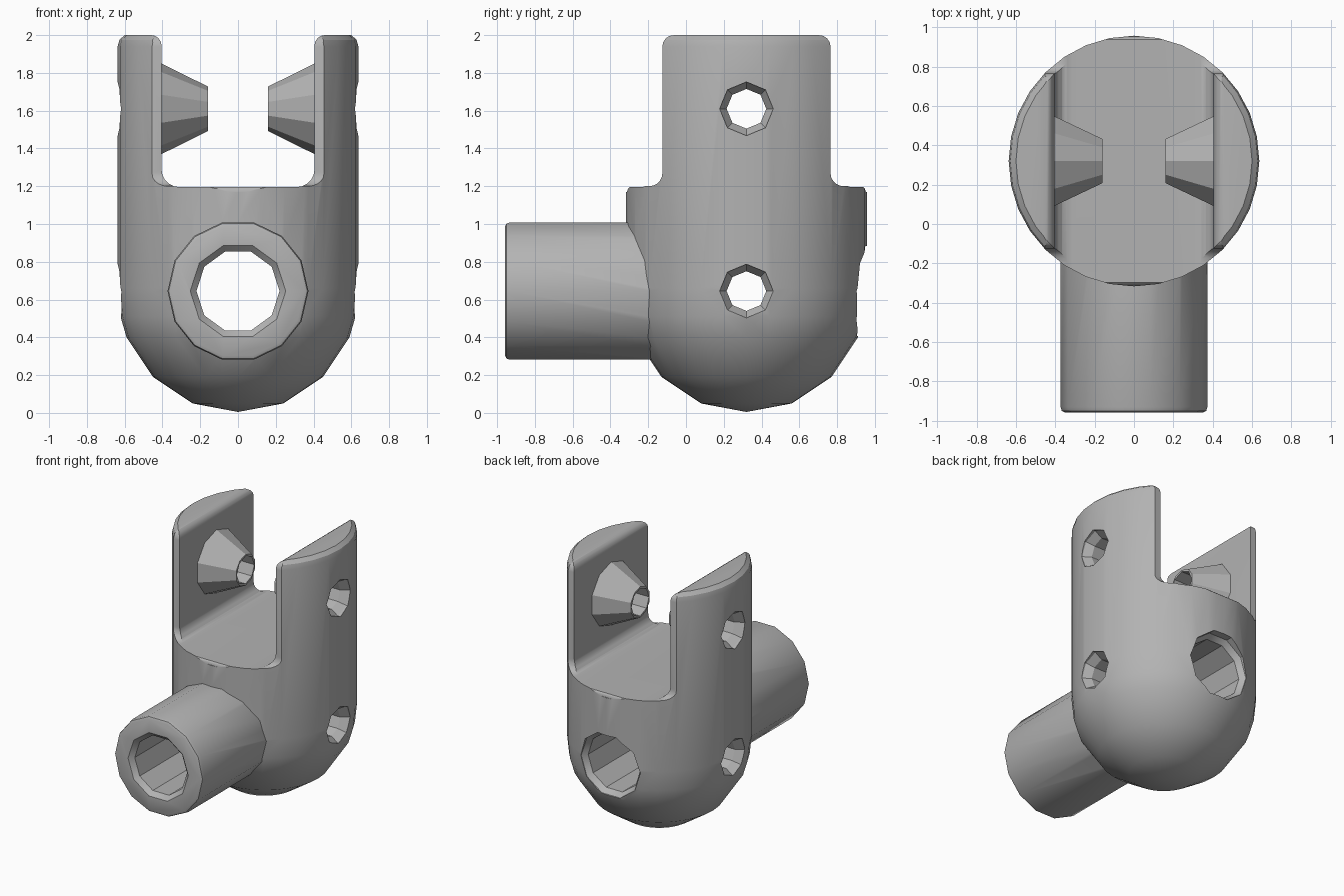
import bpy, bmesh, math
from mathutils import Matrix, Vector

if "Cube" in bpy.data.objects:
    bpy.data.objects.remove(bpy.data.objects["Cube"])

CY = 0.32      # body axis, y
PIN_Z = 1.61   # upper pin axis, z
BORE_Z = 0.645 # lower bore axis, z

grey = bpy.data.materials.new("grey metal")
grey.diffuse_color = (0.45, 0.45, 0.45, 1)
grey.use_nodes = True
grey.node_tree.nodes["Principled BSDF"].inputs["Base Color"].default_value = grey.diffuse_color


def finish(name, bm):
    bmesh.ops.remove_doubles(bm, verts=bm.verts, dist=1e-5)
    bmesh.ops.recalc_face_normals(bm, faces=bm.faces)
    me = bpy.data.meshes.new(name)
    bm.to_mesh(me)
    bm.free()
    me.materials.append(grey)
    ob = bpy.data.objects.new(name, me)
    bpy.context.collection.objects.link(ob)
    return ob


def lathe(name, profile, n, axis, centre, phase=0.0):
    """Closed solid of revolution; profile is (radius, position along axis)."""
    bm = bmesh.new()
    rings = []
    for r, t in profile:
        ring = []
        for i in range(n if r > 0 else 1):
            a = 2 * math.pi * i / n + phase
            u, v = r * math.cos(a), r * math.sin(a)
            p = {'x': (t, u, v), 'y': (u, t, v), 'z': (u, v, t)}[axis]
            ring.append(bm.verts.new(Vector(p) + Vector(centre)))
        rings.append(ring)
    for a, b in zip(rings, rings[1:]):
        for i in range(n):
            j = (i + 1) % n
            if len(a) == 1:
                bm.faces.new((a[0], b[i], b[j]))
            elif len(b) == 1:
                bm.faces.new((a[i], a[j], b[0]))
            else:
                bm.faces.new((a[i], a[j], b[j], b[i]))
    for ring in (rings[0], rings[-1]):
        if len(ring) > 2:
            bm.faces.new(ring)
    return finish(name, bm)


def prism(name, half, axis, y0=0.0):
    """Mirror a half outline (offset, z) and extrude it along x or y."""
    outline = half + [(-u, z) for u, z in reversed(half)]
    bm = bmesh.new()
    place = (lambda u, z, d: (d, u + y0, z)) if axis == 'x' else (lambda u, z, d: (u, d + y0, z))
    face = bm.faces.new([bm.verts.new(place(u, z, -1.5)) for u, z in outline])
    out = bmesh.ops.extrude_face_region(bm, geom=[face])
    shift = Vector((3, 0, 0)) if axis == 'x' else Vector((0, 3, 0))
    bmesh.ops.translate(bm, vec=shift, verts=[g for g in out['geom'] if isinstance(g, bmesh.types.BMVert)])
    return finish(name, bm)


def arc(cx, cz, r, a0, a1, n=5):
    return [(cx + r * math.cos(math.radians(a0 + (a1 - a0) * i / n)),
             cz + r * math.sin(math.radians(a0 + (a1 - a0) * i / n))) for i in range(n + 1)]


def combine(ob, tool, operation):
    tool.hide_render = True
    mod = ob.modifiers.new(operation.lower(), 'BOOLEAN')
    mod.operation, mod.object, mod.solver = operation, tool, 'EXACT'
    bpy.context.view_layer.objects.active = ob
    bpy.ops.object.modifier_apply(modifier=mod.name)
    bpy.data.objects.remove(tool)


# Round-bottomed body
body = lathe("joint_body", [(0, 0.005), (0.24, 0.05), (0.45, 0.19), (0.59, 0.40), (0.622, 0.51),
                            (0.637, 0.66), (0.637, 1.94), (0.628, 1.975), (0.60, 2.0)],
             32, 'z', (0, CY, 0))

# Side outline of the two lugs, with rounded shoulders
sides = ([(0.8, -0.2), (0.8, 1.17), (0.632, 1.17)] + arc(0.602, 1.17, 0.03, 0, 90, 3)
         + arc(0.515, 1.27, 0.07, 270, 180) + arc(0.385, 1.94, 0.06, 0, 90, 4))
combine(body, prism("lug_outline", sides, 'x', CY), 'INTERSECT')

# Slot between the lugs, with filleted floor and rounded lips
slot = arc(0.31, 1.29, 0.095, 270, 360) + arc(0.46, 1.945, 0.055, 180, 90, 4) + [(0.46, 2.3)]
combine(body, prism("slot_cutter", slot, 'y', CY), 'DIFFERENCE')

# Tapered pin bosses on the lug inner faces
for s in (-1, 1):
    boss = lathe("pin_boss", [(0.24, s * 0.405), (0.24, s * 0.44)][::-1] + [(0.118, s * 0.16)],
                 10, 'x', (0, CY, PIN_Z), math.pi / 10)
    combine(body, boss, 'UNION')

# Front tube
tube = lathe("front_tube", [(0.35, -0.958), (0.367, -0.95), (0.373, -0.93), (0.373, 0.1)],
             14, 'y', (0, 0, BORE_Z))
combine(body, tube, 'UNION')

# Long bore, countersunk at both ends
bore = lathe("bore_cutter", [(0.255, -1.1), (0.255, -0.96), (0.22, -0.925), (0.22, 0.86),
                             (0.25, 0.90), (0.25, 1.2)], 10, 'y', (0, 0, BORE_Z))
combine(body, bore, 'DIFFERENCE')

# Cross holes, countersunk on the outside
for z in (BORE_Z, PIN_Z):
    hole = lathe("cross_hole_cutter", [(0.142, -0.8), (0.142, -0.615), (0.105, -0.56), (0.105, 0.56),
                                       (0.142, 0.615), (0.142, 0.8)], 8, 'x', (0, CY, z))
    combine(body, hole, 'DIFFERENCE')

# Smooth shading with crisp edges
bpy.ops.object.select_all(action='DESELECT')
body.select_set(True)
bpy.context.view_layer.objects.active = body
bpy.ops.object.shade_smooth_by_angle(angle=math.radians(30))
